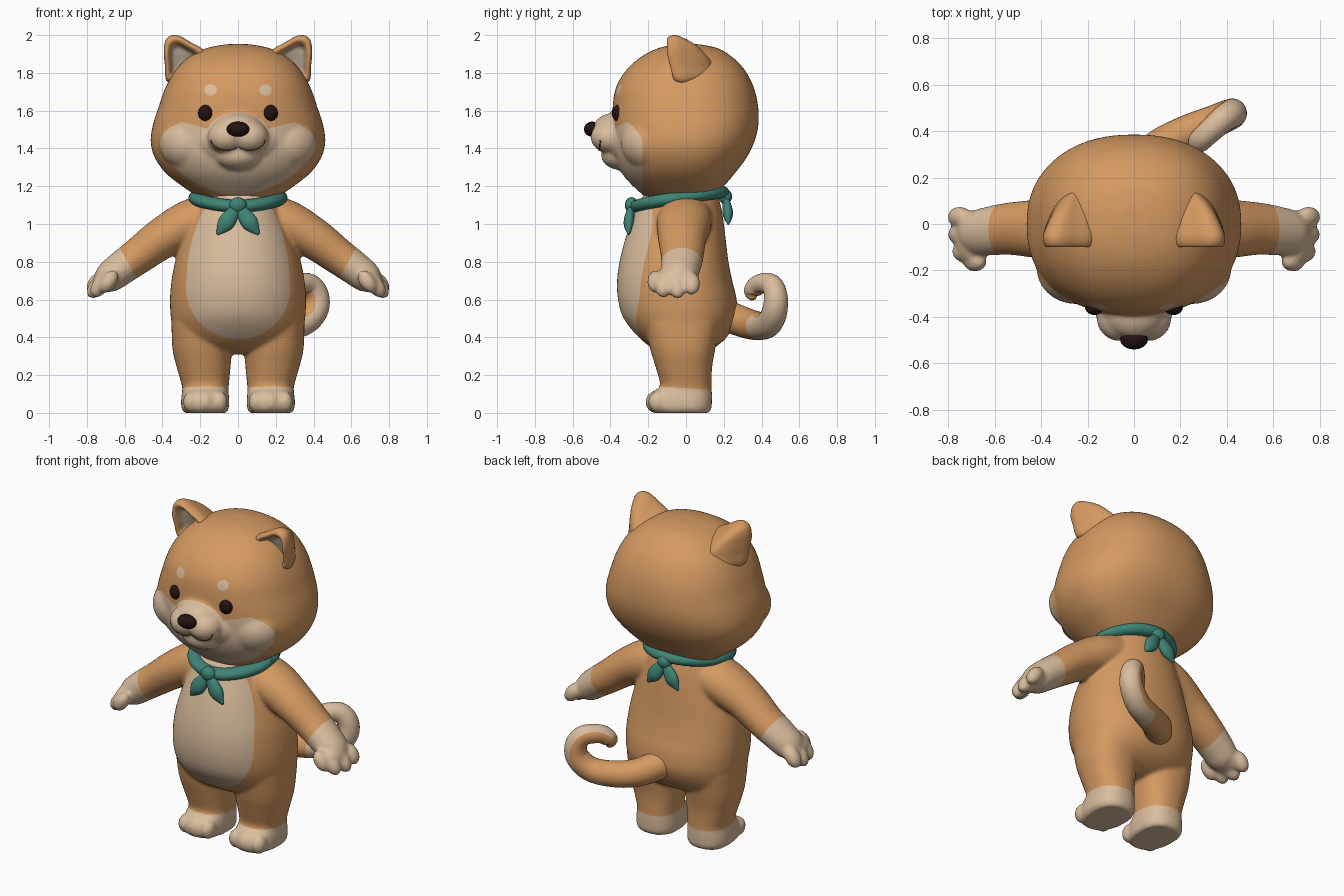
import bpy, bmesh, math
from mathutils import Vector, Matrix

cube = bpy.data.objects.get("Cube")
if cube:
    bpy.data.objects.remove(cube, do_unlink=True)

def material(name, rgb):
    m = bpy.data.materials.new(name)
    m.use_nodes = True
    m.diffuse_color = (*rgb, 1)
    bsdf = next(n for n in m.node_tree.nodes if n.type == "BSDF_PRINCIPLED")
    bsdf.inputs["Base Color"].default_value = (*rgb, 1)
    bsdf.inputs["Roughness"].default_value = 0.8
    return m

FUR = material("orange fur", (0.66, 0.32, 0.12))
CREAM = material("cream fur", (0.70, 0.51, 0.34))
INNER = material("inner ear", (0.50, 0.40, 0.30))
TEAL = material("teal cloth", (0.05, 0.23, 0.18))
DARK = material("dark brown", (0.018, 0.006, 0.006))
LINE = material("mouth brown", (0.16, 0.08, 0.045))

def spline(points, steps=5, closed=False):
    """Smooth points of any dimension with a Catmull-Rom curve."""
    pts, n, out = [Vector(p) for p in points], len(points), []
    pick = (lambda i: pts[i % n]) if closed else (lambda i: pts[max(0, min(n - 1, i))])
    for i in range(n if closed else n - 1):
        a, b, c, d = (pick(i + k) for k in (-1, 0, 1, 2))
        for k in range(steps):
            t = k / steps
            out.append(b + (c - a) * (t / 2) + (a * 2 - b * 5 + c * 4 - d) * (t * t / 2)
                       + (b * 3 - a - c * 3 + d) * (t ** 3 / 2))
    return out if closed else out + [pts[-1]]

def skin(bm, rings, tinted=0):
    """Bridge rings into a closed skin; the first spans can take slot 1."""
    rows = [[bm.verts.new(p) for p in ring] for ring in rings]
    n = len(rows[0])
    for i, (a, b) in enumerate(zip(rows, rows[1:])):
        for j in range(n):
            k = (j + 1) % n
            bm.faces.new((a[j], a[k], b[k], b[j])).material_index = int(i < tinted)
    bm.faces.new(rows[0][::-1]).material_index = int(tinted > 0)
    bm.faces.new(rows[-1])

def loft(bm, sections, seg=64, power=2.3):
    """Sections: height, centre x, half width, front depth, back depth."""
    def soft(v):
        return math.copysign(abs(v) ** (2 / power), v)
    corners = [(soft(math.cos(a)), soft(math.sin(a))) for a in (math.tau * j / seg for j in range(seg))]
    skin(bm, [[(cx + w * c, s * (back if s > 0 else front), z) for c, s in corners]
              for z, cx, w, front, back in spline(sections)])

def tube(bm, path, ref=(0, 1, 0), flat=1.0, seg=24):
    """Path: x, y, z, radius; flat scales the section along ref."""
    pts, rings = spline(path), []
    for i, p in enumerate(pts):
        t = (pts[min(i + 1, len(pts) - 1)] - pts[max(i - 1, 0)]).to_3d().normalized()
        u = Vector(ref)
        u = (u - t * u.dot(t)).normalized()
        v = t.cross(u)
        rings.append([p.to_3d() + u * (p[3] * flat * math.cos(a)) + v * (p[3] * math.sin(a))
                      for a in (math.tau * j / seg for j in range(seg))])
    skin(bm, rings)

def ball(bm, center, radii, tilt=0.0):
    m = Matrix.Translation(center) @ Matrix.Rotation(tilt, 4, "Y") @ Matrix.Diagonal((*radii, 1))
    bmesh.ops.create_uvsphere(bm, u_segments=32, v_segments=20, radius=1, matrix=m)

def finish(bm, name, *mats):
    bmesh.ops.recalc_face_normals(bm, faces=bm.faces)
    for f in bm.faces:
        f.smooth = True
    mesh = bpy.data.meshes.new(name)
    bm.to_mesh(mesh)
    bm.free()
    for m in mats:
        mesh.materials.append(m)
    obj = bpy.data.objects.new(name, mesh)
    bpy.context.collection.objects.link(obj)
    return obj

def fuse(bm, name, rounds):
    """Melt overlapping parts into one soft skin, returned for painting."""
    obj = finish(bm, name)
    remesh = obj.modifiers.new("Fuse", "REMESH")
    remesh.mode, remesh.voxel_size = "VOXEL", .011
    obj.modifiers.new("Soften", "SMOOTH").iterations = rounds
    result = bmesh.new()
    result.from_object(obj, bpy.context.evaluated_depsgraph_get())
    bpy.data.objects.remove(obj, do_unlink=True)
    return result

def paint(bm, rule, slot):
    """Cut the mesh along rule = 0 and colour the negative side."""
    value, fresh = {v: rule(v.co) for v in bm.verts}, set()
    for e in list(bm.edges):
        a, b = e.verts
        if value[a] * value[b] < 0:
            fresh.add(bmesh.utils.edge_split(e, a, value[a] / (value[a] - value[b]))[1])
    for f in list(bm.faces):
        cut = [v for v in f.verts if v in fresh]
        if len(cut) == 2:
            bmesh.utils.face_split(f, cut[0], cut[1])
    for f in bm.faces:
        if rule(f.calc_center_median()) < 0:
            f.material_index = slot

# Head with muzzle, chin and cheeks
bm = bmesh.new()
loft(bm, [(1.13, 0, .19, .20, .13), (1.2, 0, .295, .28, .20), (1.27, 0, .383, .34, .26),
          (1.35, 0, .44, .375, .32), (1.43, 0, .462, .385, .36), (1.52, 0, .452, .39, .383),
          (1.62, 0, .42, .388, .382), (1.72, 0, .385, .372, .36), (1.81, 0, .335, .32, .315),
          (1.88, 0, .265, .245, .25), (1.93, 0, .17, .15, .17), (1.952, 0, .06, .05, .07)])
ball(bm, (0, -.37, 1.5), (.135, .125, .09))
ball(bm, (0, -.34, 1.365), (.125, .11, .08))
ball(bm, (0, -.32, 1.44), (.22, .105, .13))
for s in (-1, 1):
    ball(bm, (s * .062, -.40, 1.46), (.1, .105, .086))
    ball(bm, (s * .25, -.19, 1.43), (.17, .155, .15))
bm = fuse(bm, "head", 7)

def face_mask(p):
    x, y, z = abs(p.x), p.y, p.z
    cheek = max(y + .23 + .08 * (max(0, z - 1.42) / .12) ** 2, z - 1.54 + .25 * max(0, .3 - x))
    muzzle = max((x / .165) ** 2 + ((z - 1.475) / .115) ** 2 - 1, y + .2)
    return min(cheek, muzzle)

paint(bm, face_mask, 1)
paint(bm, lambda p: max(math.hypot((abs(p.x) - .145) / .033, (p.z - 1.71) / .03) - 1, p.y), 1)
finish(bm, "head", FUR, CREAM)

# Body with arms, paws, legs and feet
bm = bmesh.new()
loft(bm, [(.31, 0, .16, .08, .06), (.34, 0, .27, .17, .14), (.4, 0, .335, .25, .215),
          (.5, 0, .355, .33, .268), (.6, 0, .36, .36, .268), (.7, 0, .352, .365, .245),
          (.8, 0, .333, .352, .225), (.92, 0, .295, .322, .21), (1.04, 0, .25, .28, .195),
          (1.13, 0, .215, .24, .175), (1.2, 0, .17, .19, .14)], power=2.1)
for s in (-1, 1):
    loft(bm, [(0, s * .172, .112, .175, .12), (.025, s * .174, .125, .202, .135),
              (.07, s * .174, .127, .205, .137), (.11, s * .173, .123, .18, .137),
              (.145, s * .173, .124, .137, .135), (.24, s * .182, .142, .16, .138),
              (.34, s * .19, .157, .19, .155), (.48, s * .195, .157, .22, .18)])
    for k, reach in ((-1, .15), (0, .165), (1, .15)):
        ball(bm, (s * .173 + k * .076, -reach, .058), (.042, .05, .056))
    tube(bm, [(s * .1, 0, 1.05, .12), (s * .25, -.01, 1.005, .125), (s * .4, -.02, .925, .11),
              (s * .53, -.02, .83, .097), (s * .62, -.03, .765, .09),
              (s * .69, -.04, .71, .08), (s * .735, -.045, .67, .045)], flat=1.17)
    ball(bm, (s * .71, -.055, .7), (.055, .115, .07), -s * .6)
    for x, y, z in ((.752, .03, .685), (.75, -.045, .665), (.732, -.12, .67), (.685, -.16, .695)):
        ball(bm, (s * x, y, z), (.042, .045, .066), -s * .6)
bm = fuse(bm, "body", 5)

def belly(p):
    tall = .55 if p.z > .66 else .27
    return max(math.hypot(p.x / .275, (p.z - .66) / tall) - 1, p.y)

paint(bm, belly, 1)
paint(bm, lambda p: max(.117 - .87 * abs(p.x) + .49 * p.z, .45 - abs(p.x)), 1)
paint(bm, lambda p: p.z - .13 + .06 * p.y, 1)
finish(bm, "body", FUR, CREAM)

# Ears: a rounded outline around a hollow, swept back and inwards into the skull
outline = [(.17, 1.9), (.255, 1.965), (.325, 2.0), (.375, 1.985),
           (.392, 1.93), (.387, 1.84), (.37, 1.75), (.25, 1.78)]
hollow = [(.05, -.035), (.42, -.04), (.57, -.055), (.67, -.085), (.82, -.1), (.95, -.088)]
back = [(1, -.055), (.9, -.01), (.7, .05), (.42, .1), (.1, .13)]
for s, side in ((-1, "right"), (1, "left")):
    bm = bmesh.new()
    rings = []
    for k, y in spline(hollow + back, 3):
        cx, cz = (.3, 1.87) if y < -.055 or k < .6 and y < 0 else (.24, 1.83)
        ring = [(cx + (x - cx) * k, cz + (z - cz) * k) for x, z in spline(outline, 6, True)]
        rings.append([(s * x, y + .25 * max(0, 1.9 - z), z) for x, z in ring])
    skin(bm, rings, tinted=7)
    finish(bm, side + "_ear", FUR, INNER)
    # Eyes
    bm = bmesh.new()
    ball(bm, (s * .17, -.357, 1.587), (.041, .035, .044))
    finish(bm, side + "_eye", DARK)
    # Mouth crease under each muzzle puff
    bm = bmesh.new()
    crease = []
    for deg in range(-38, 75, 14):
        a = math.radians(deg)
        d = Vector((math.sin(a), -.6, -.85 * math.cos(a))).normalized()
        crease.append((s * (.062 + .099 * d.x), -.40 + .104 * d.y, 1.46 + .085 * d.z, .004))
    tube(bm, crease, seg=8)
    finish(bm, side + "_mouth_line", LINE)

# Nose
bm = bmesh.new()
ball(bm, (0, -.497, 1.502), (.06, .043, .04))
finish(bm, "nose", DARK)

# Curled tail with a cream stripe along its outer side
bm = bmesh.new()
tube(bm, [(0, .2, .52, .085), (.1, .32, .475, .08), (.22, .39, .46, .075), (.34, .44, .475, .07),
          (.41, .47, .54, .067), (.42, .475, .62, .062), (.38, .45, .68, .057),
          (.31, .385, .68, .052), (.275, .35, .64, .045), (.28, .355, .6, .015)], ref=(-.4, .92, 0))
core, side_on = Vector((.31, .425, .58)), Vector((-.4, .92, 0))
paint(bm, lambda p: max(.128 - (p - core).length + .5 * (p - core).dot(side_on), .24 - p.x), 1)
finish(bm, "tail", FUR, CREAM)

# Neckerchief band, with a knot and two leaf ends at front and back
bm = bmesh.new()
turns = [math.tau * i / 64 for i in range(65)]
band = [(.218 + .045 * math.cos(b), .035 * math.sin(b)) for b in turns[::4]][:-1]
skin(bm, [[(r * math.cos(a), r * math.sin(a) - .035,
            1.138 + h + .032 * math.sin(a) - .012 * max(0, -math.sin(a)) ** 4) for r, h in band]
          for a in turns])
bmesh.ops.remove_doubles(bm, verts=bm.verts, dist=.0005)
finish(bm, "neckerchief_band", TEAL)
for name, y, top, size in (("front", -.288, 1.10, 1), ("back", .208, 1.145, .95)):
    bm = bmesh.new()
    ball(bm, (0, y, top), (.046 * size, .036, .042 * size))
    for s in (-1, 1):
        tube(bm, [(s * x * size, y + math.copysign(out, y), top - drop * size, r * size)
                  for x, drop, out, r in ((0, 0, 0, .015), (.03, .045, .008, .036),
                                          (.068, .1, .014, .043), (.11, .155, .016, .006))], flat=.65)
    finish(bm, name + "_knot", TEAL)
